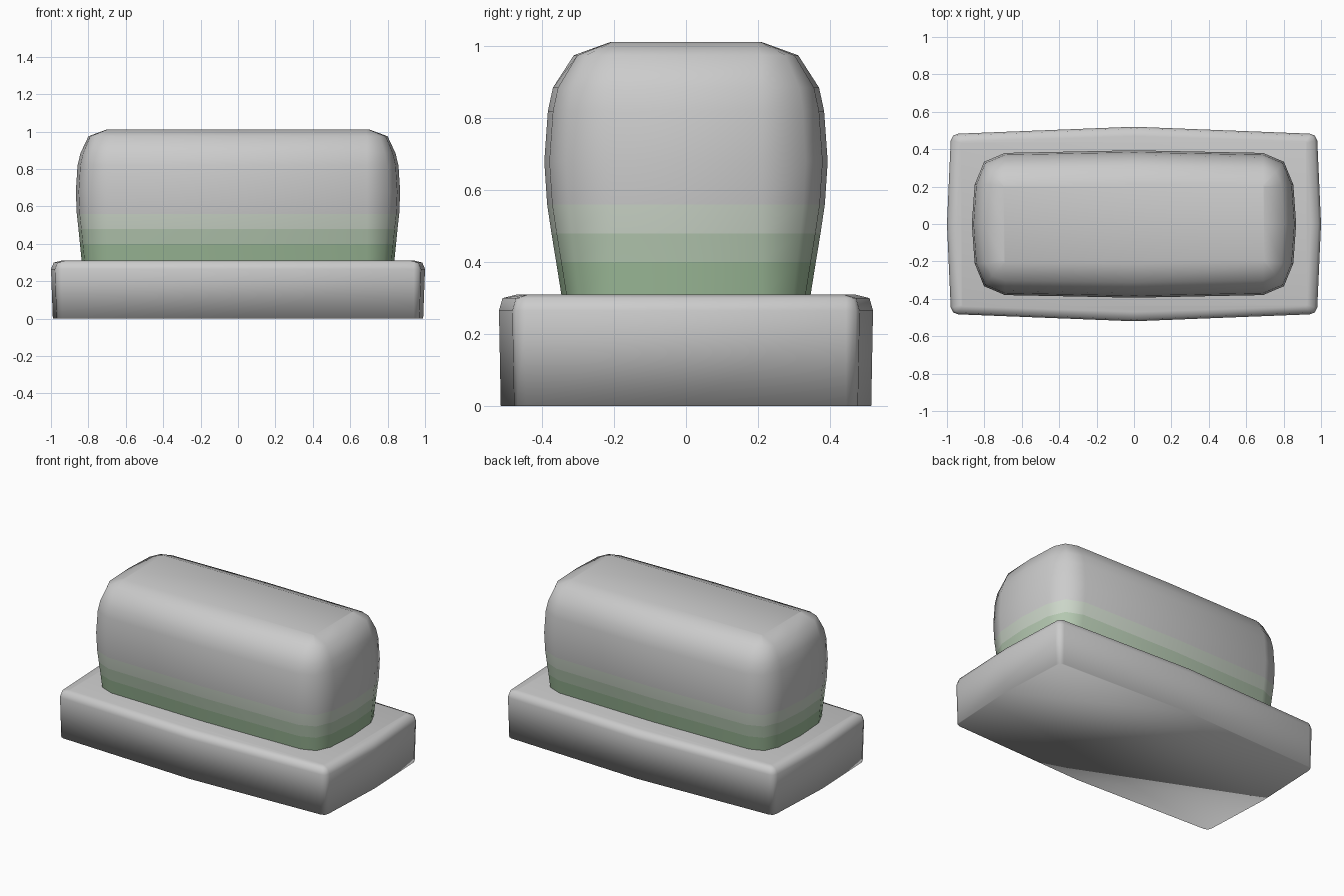
import bpy, bmesh

if "Cube" in bpy.data.objects:
    bpy.data.objects.remove(bpy.data.objects["Cube"])


def ring(hx, hy, cx, cy, bulge_x, bulge_y):
    """Slightly bulged rounded rectangle, counter-clockwise from +x."""
    ex, ey = hx - bulge_x, hy - bulge_y          # edge positions at the corners
    cx, cy = min(cx, ex - 0.008), min(cy, ey - 0.008)
    mx, my = cx + 0.69 * (ex - cx), cy + 0.72 * (ey - cy)
    q = [(ex, cy), (mx, my), (cx, ey)]
    pts = [(hx, 0)] + q + [(0, hy)]
    pts += [(-x, y) for x, y in reversed(q)] + [(-hx, 0)]
    pts += [(-x, -y) for x, y in q] + [(0, -hy)]
    pts += [(x, -y) for x, y in reversed(q)]
    return pts


def material(name, rgb):
    m = bpy.data.materials.new(name)
    m.diffuse_color = (*rgb, 1)
    m.use_nodes = True
    m.node_tree.nodes["Principled BSDF"].inputs["Base Color"].default_value = m.diffuse_color
    return m


def loft(name, sections, centre, cap_bottom, mats=()):
    """Stack rings (z, half_x, half_y, bulge_x, bulge_y) into a smooth solid."""
    bm = bmesh.new()
    rows = []
    for z, hx, hy, bx, by in sections:
        rows.append([bm.verts.new((x, y, z)) for x, y in ring(hx, hy, *centre, bx, by)])
    n = len(rows[0])
    for k, (a, b) in enumerate(zip(rows, rows[1:])):
        for i in range(n):
            j = (i + 1) % n
            f = bm.faces.new((a[i], a[j], b[j], b[i]))
            f.material_index = min(k, max(len(mats) - 1, 0))
    top = bm.faces.new(rows[-1])
    top.material_index = max(len(mats) - 1, 0)
    if cap_bottom:
        bm.faces.new(rows[0][::-1])
    for f in bm.faces:
        f.smooth = True
    me = bpy.data.meshes.new(name)
    bm.to_mesh(me)
    bm.free()
    for m in mats:
        me.materials.append(m)
    ob = bpy.data.objects.new(name, me)
    bpy.context.collection.objects.link(ob)
    return ob


# Low plinth with softened top edge
loft("base", [
    (0.00, 0.99, 0.515, 0.02, 0.037),
    (0.265, 1.00, 0.52, 0.02, 0.037),
    (0.30, 0.985, 0.51, 0.02, 0.037),
    (0.31, 0.945, 0.47, 0.02, 0.03),
], (0.94, 0.445), True)

# Bulging upper block, green tint fading upward to grey
tints = [material("green_low", (0.34, 0.50, 0.32)),
         material("green_mid", (0.46, 0.58, 0.44)),
         material("green_high", (0.60, 0.67, 0.58)),
         material("grey", (0.8, 0.8, 0.8))]
loft("upper_block", [
    (0.30, 0.835, 0.345, 0.015, 0.014),
    (0.40, 0.845, 0.361, 0.015, 0.014),
    (0.48, 0.853, 0.374, 0.015, 0.014),
    (0.56, 0.862, 0.386, 0.015, 0.014),
    (0.68, 0.867, 0.394, 0.015, 0.014),
    (0.82, 0.858, 0.384, 0.015, 0.014),
    (0.885, 0.842, 0.37, 0.014, 0.014),
    (0.975, 0.80, 0.312, 0.01, 0.01),
    (1.012, 0.70, 0.21, 0.003, 0.003),
], (0.69, 0.21), False, tints)
